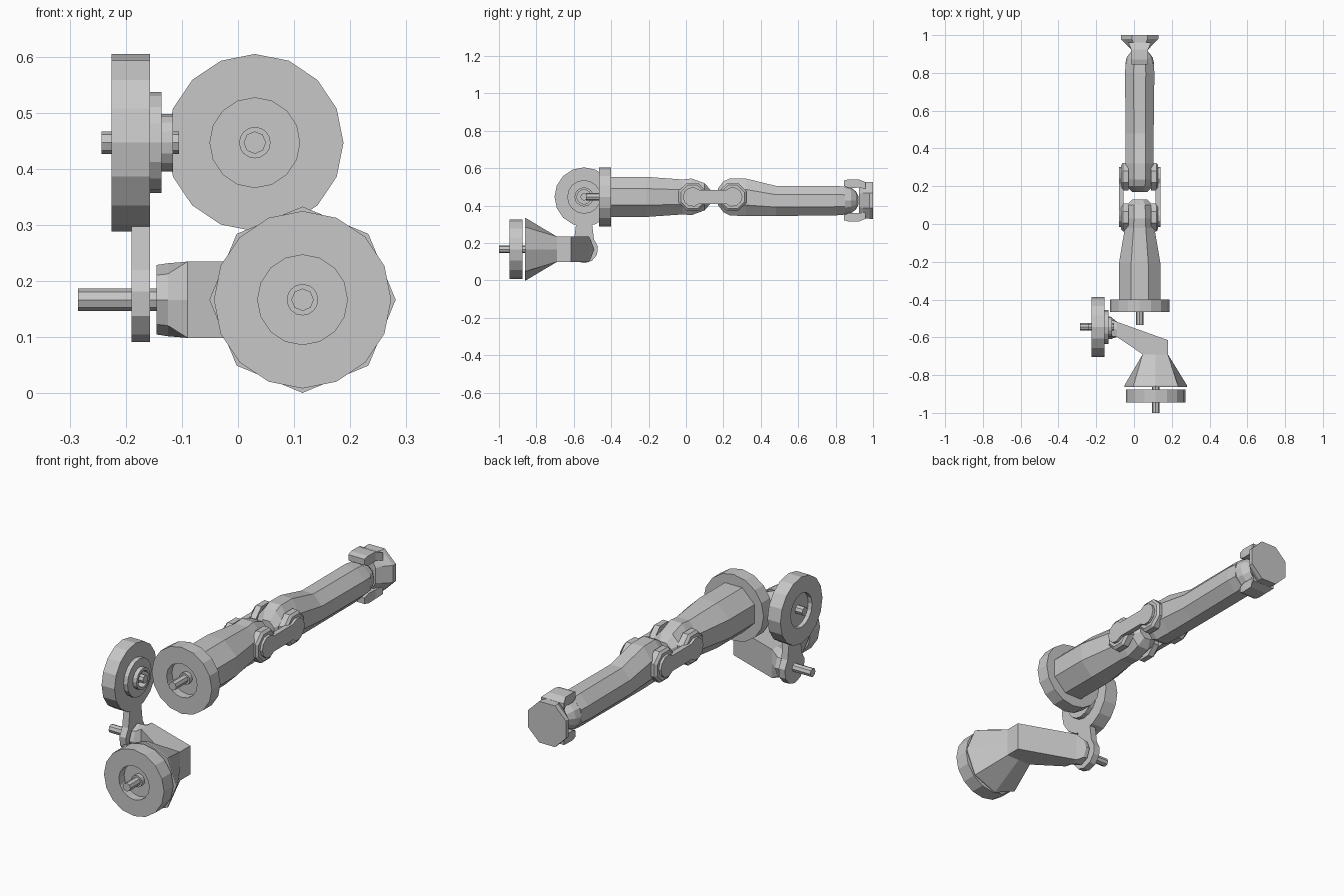
import bpy, bmesh, math
from mathutils import Vector

if "Cube" in bpy.data.objects:
    bpy.data.objects.remove(bpy.data.objects["Cube"])

grey = bpy.data.materials.new("plain_grey")
grey.use_nodes = True
grey.diffuse_color = (0.57, 0.57, 0.57, 1)
grey.node_tree.nodes["Principled BSDF"].inputs["Base Color"].default_value = (0.57, 0.57, 0.57, 1)

X, Y, Z = Vector((1, 0, 0)), Vector((0, 1, 0)), Vector((0, 0, 1))


def loft(name, rings):
    """Skin a list of equal point rings and cap both ends."""
    bm = bmesh.new()
    loops = [[bm.verts.new(p) for p in r] for r in rings]
    n = len(loops[0])
    for a, b in zip(loops, loops[1:]):
        for i in range(n):
            j = (i + 1) % n
            bm.faces.new((a[i], a[j], b[j], b[i]))
    bm.faces.new(loops[0])
    bm.faces.new(loops[-1])
    bmesh.ops.recalc_face_normals(bm, faces=bm.faces)
    mesh = bpy.data.meshes.new(name)
    bm.to_mesh(mesh)
    bm.free()
    mesh.materials.append(grey)
    ob = bpy.data.objects.new(name, mesh)
    bpy.context.collection.objects.link(ob)
    return ob


def ring(c, u, v, n=8, square=False, turn=0.0):
    """Polygon around c spanned by half-axes u and v, optionally pushed out to a rectangle."""
    pts = []
    for i in range(n):
        a = math.tau * (i + turn) / n
        s, t = math.cos(a), math.sin(a)
        if square:
            m = max(abs(s), abs(t))
            s, t = s / m, t / m
        pts.append(Vector(c) + u * s + v * t)
    return pts


def lathe(name, c, axis, profile, n=16, turn=0.0):
    """Turn (offset, radius) pairs about an axis."""
    u = Y if axis == X else X
    return loft(name, [ring(Vector(c) + axis * d, u * r, Z * r, n, turn=turn) for d, r in profile])


def dumbbell(name, c, along, across, normal, length, r, neck, depth):
    """Plate with two round ends joined by a narrow neck."""
    half = []
    for i in range(9):
        a = math.radians(45 + 270 * i / 8)
        half.append((r * math.cos(a) - length / 2, r * math.sin(a)))
    out = [(0, neck)] + half + [(0, -neck)] + [(-x, -y) for x, y in half]
    return loft(name, [[Vector(c) + along * x + across * y + normal * d for x, y in out]
                       for d in (0, depth)])


SHOULDER = Vector((0.03, 0, 0.447))
SIDE = Vector((0, -0.545, 0.447))
LOW = Vector((0.115, 0, 0.167))
PIVOT = Vector((0, -0.545, 0.167))
R, PIN, HOLE = 0.158, 0.02, 0.08

# Recessed discs at the shoulder and on the lower bracket
for name, c, y0, y1 in (("shoulder", SHOULDER, -0.465, -0.4), ("lower", LOW, -0.945, -0.875)):
    lathe(name + "_disc", c, Y, [(y1, R), (y0, R), (y0, HOLE), (y0 + 0.04, HOLE),
                                 (y0 + 0.04, 0.028), (y0 + 0.02, 0.028)])
lathe("shoulder_pin", SHOULDER, Y, [(-0.535, PIN), (-0.43, PIN)], 8)
lathe("lower_pin", LOW, Y, [(-1, PIN), (-0.85, PIN)], 8)

# Side disc with a recess on both faces, stepped flange and neck
lathe("side_disc", SIDE, X, [(-0.205, 0.03), (-0.205, HOLE), (-0.225, HOLE), (-0.225, R),
                             (-0.157, R), (-0.157, 0.09), (-0.136, 0.09), (-0.136, 0.051),
                             (-0.116, 0.051), (-0.116, 0.038), (-0.15, 0.038)])
lathe("side_pin", SIDE, X, [(-0.243, PIN), (-0.105, PIN)], 8)

# Hanging link: round eye plus a neck that widens into the side disc
dumbbell("hanging_link", (-0.19, -0.545, 0.307), Z, Y, X, 0.28, 0.075, 0.042, 0.033)
lathe("link_pin", PIVOT, X, [(-0.285, PIN), (-0.13, PIN)], 8)

# Bent lower bracket, flaring to an eight-sided mouth
h = 0.068
loft("lower_bracket", [
    ring((-0.145, -0.55, 0.167), Y * 0.06, Z * 0.062),
    ring((-0.125, -0.55, 0.167), Y * 0.06, Z * 0.065),
    ring((-0.09, -0.558, 0.167), Y * 0.04, Z * h, square=True),
    ring((0.1125, -0.652, 0.167), Vector((0.0675, 0.037, 0)), Z * h, square=True),
    ring((0.1125, -0.691, 0.167), X * 0.0675, Z * h, square=True),
    ring((0.115, -0.855, 0.167), X * 0.166, Z * 0.166),
    ring((0.115, -0.862, 0.167), X * 0.166, Z * 0.166),
])


def limb(name, sections, n):
    """Body along y from (y, half width, bottom, top)."""
    k = 1 / math.cos(math.pi / n)
    loft(name, [ring((0.03, y, (lo + hi) / 2), X * w * k, Z * (hi - lo) / 2 * k, n, turn=0.5)
                for y, w, lo, hi in sections])


# Upper arm and forearm
limb("upper_arm", [(-0.4, 0.11, 0.34, 0.554), (-0.21, 0.11, 0.34, 0.554),
                   (-0.02, 0.078, 0.353, 0.54), (0.03, 0.074, 0.35, 0.545),
                   (0.1, 0.07, 0.375, 0.52), (0.13, 0.04, 0.41, 0.485)], 8)
limb("forearm", [(0.17, 0.04, 0.405, 0.49), (0.2, 0.07, 0.365, 0.53),
                 (0.235, 0.074, 0.347, 0.546), (0.32, 0.074, 0.345, 0.545),
                 (0.48, 0.074, 0.345, 0.506), (0.8, 0.078, 0.348, 0.506),
                 (0.85, 0.074, 0.352, 0.502)], 8)

# Elbow side joints, mirrored left and right
for label, s in (("left", 1), ("right", -1)):
    for end, y in (("front", 0.035), ("rear", 0.25)):
        lathe(f"elbow_boss_{end}_{label}", (0.03, y, 0.447), X,
              [(s * 0.06, 0.08), (s * 0.088, 0.08), (s * 0.098, 0.068)], 8, turn=0.5)
    dumbbell("elbow_link_" + label, (0.03 + s * 0.085, 0.1425, 0.447), Y, Z, X * s,
             0.215, 0.052, 0.037, 0.025)

# Wrist ball
WRIST = Vector((0.03, 0.85, 0.428))
r = 0.076
lathe("wrist_ball", WRIST, Y, [(r * math.sin(a), r * math.cos(a)) for a in
                               [math.radians(-75 + 25 * i) for i in range(7)]], 12)

# Hand mount: eight-sided end plate, tapered root and two prongs
tip = Vector((0.03, 0, 0.428))
loft("hand_mount", [ring(tip + Y * y, X * w, Z * d, turn=0.5) for y, w, d in
                    ((0.925, 0.05, 0.09), (0.945, 0.07, 0.105),
                     (0.98, 0.108, 0.106), (1.0, 0.108, 0.106))])
for label, s in (("upper", 1), ("lower", -1)):
    loft("wrist_prong_" + label, [
        ring(tip + Y * y + Z * s * z, X * w, Z * d, square=True) for y, z, w, d in
        ((0.845, 0.092, 0.042, 0.014), (0.87, 0.09, 0.045, 0.023),
         (0.925, 0.09, 0.045, 0.022), (0.96, 0.08, 0.06, 0.018))])
